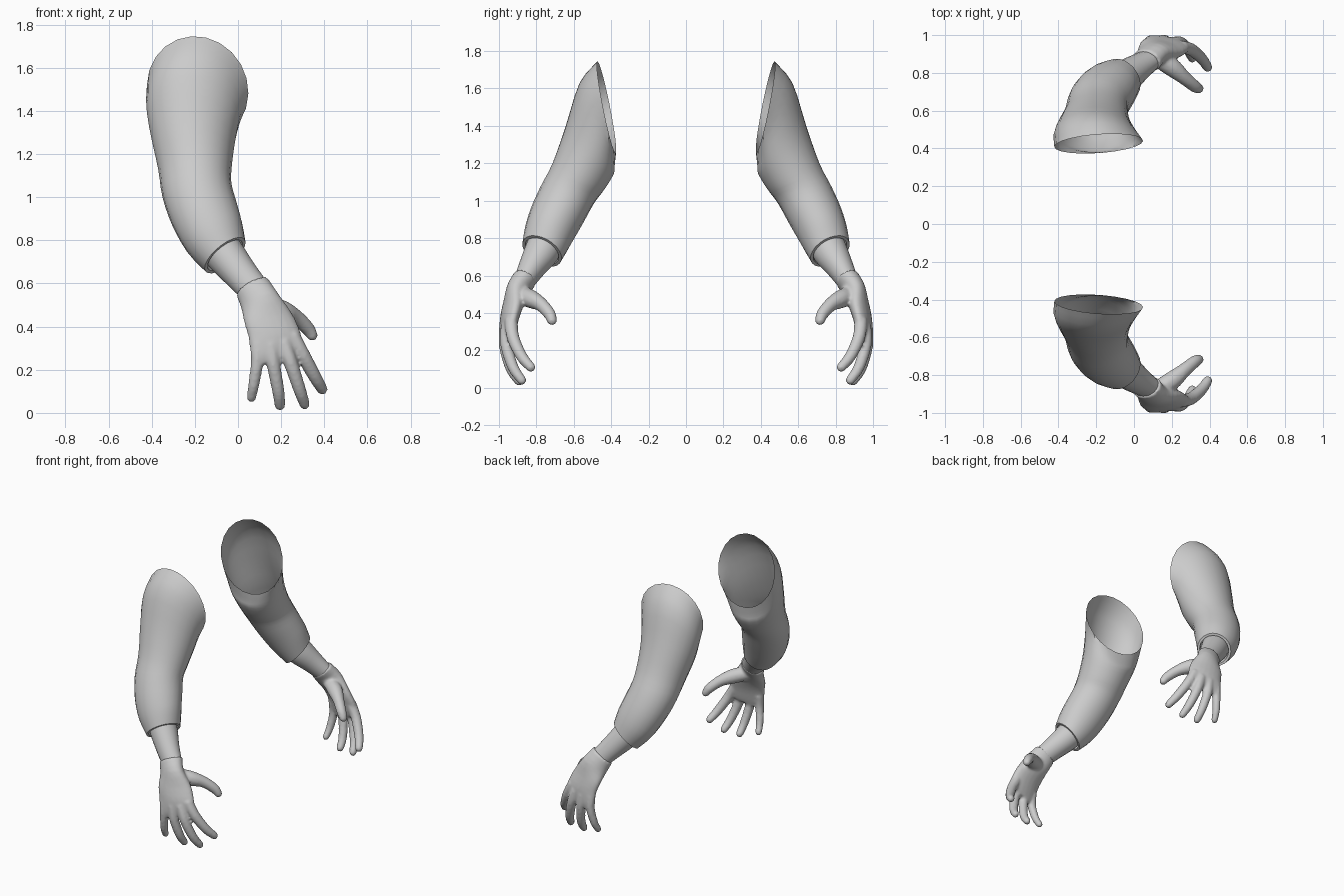
import bpy, bmesh, math
from mathutils import Vector as V

if "Cube" in bpy.data.objects:
    bpy.data.objects.remove(bpy.data.objects["Cube"])

grey = bpy.data.materials.new("grey")
grey.diffuse_color = (0.6, 0.6, 0.6, 1)
grey.use_nodes = True
grey.node_tree.nodes["Principled BSDF"].inputs["Base Color"].default_value = grey.diffuse_color


def spline(rows, steps):
    """Catmull-Rom through rows of numbers."""
    out = []
    for i in range(len(rows) - 1):
        p = [rows[max(i - 1, 0)], rows[i], rows[i + 1], rows[min(i + 2, len(rows) - 1)]]
        for s in range(steps):
            t = s / steps
            out.append([0.5 * (2 * b + (c - a) * t + (2 * a - 5 * b + 4 * c - d) * t * t
                               + (3 * b - a - 3 * c + d) * t ** 3) for a, b, c, d in zip(*p)])
    return out + [list(rows[-1])]


def loft(bm, rings, sides, cap_start=True, cap_end=True):
    """Skin elliptical rings, each given as centre and two half-axes."""
    loops = []
    for r in rings:
        c, a, b = V(r[:3]), V(r[3:6]), V(r[6:9])
        loops.append([bm.verts.new(c + a * math.cos(k * math.tau / sides)
                                   + b * math.sin(k * math.tau / sides)) for k in range(sides)])
    for lo, hi in zip(loops, loops[1:]):
        for k in range(sides):
            j = (k + 1) % sides
            bm.faces.new((lo[k], lo[j], hi[j], hi[k]))
    if cap_start:
        bm.faces.new(loops[0][::-1])
    if cap_end:
        bm.faces.new(loops[-1])


def digit(bm, path):
    """Tapered round tube along x, y, z, radius points with a domed tip."""
    pts = spline(path, 4)
    d = (V(pts[-1][:3]) - V(pts[-2][:3])).normalized()
    tip, r = V(pts[-1][:3]), pts[-1][3]
    for ang in (0.5, 1.0, 1.4):
        pts.append([*(tip + d * r * math.sin(ang)), r * math.cos(ang)])
    rings = []
    for i, p in enumerate(pts):
        t = V(pts[min(i + 1, len(pts) - 1)][:3]) - V(pts[max(i - 1, 0)][:3])
        a = t.cross(V((0, 1, 0.3))).normalized() * p[3]
        b = t.cross(a).normalized() * p[3]
        rings.append([*p[:3], *a, *b])
    loft(bm, rings, 12)


def finish(bm, name, remesh=False):
    bmesh.ops.recalc_face_normals(bm, faces=bm.faces)
    me = bpy.data.meshes.new(name)
    bm.to_mesh(me)
    bm.free()
    ob = bpy.data.objects.new(name, me)
    bpy.context.collection.objects.link(ob)
    me.materials.append(grey)
    if remesh:
        m = ob.modifiers.new("fuse", 'REMESH')
        m.mode, m.voxel_size, m.use_smooth_shade = 'VOXEL', 0.009, True
        s = ob.modifiers.new("soften", 'SMOOTH')
        s.factor, s.iterations = 0.5, 5
    m = ob.modifiers.new("other_arm", 'MIRROR')
    m.use_axis = (False, True, False)
    m.use_mirror_merge = False
    bpy.context.view_layer.objects.active = ob
    ob.select_set(True)
    bpy.ops.object.shade_smooth_by_angle(angle=math.radians(40))
    ob.select_set(False)


# sleeve: open at the shoulder, rolled in at the cuff
sleeve = [
    (-.187, -.425, 1.50, .235, -.015, -.02, .005, -.05, .245),
    (-.205, -.475, 1.41, .220, 0, -.01, 0, -.095, .22),
    (-.210, -.515, 1.27, .195, 0, -.02, 0, -.13, .125),
    (-.200, -.575, 1.13, .170, 0, 0, 0, -.14, .07),
    (-.190, -.635, 1.03, .160, 0, .03, -.01, -.145, .04),
    (-.155, -.690, .92, .150, 0, .05, -.02, -.14, .035),
    (-.110, -.735, .82, .125, 0, .075, -.03, -.125, .035),
    (-.060, -.770, .73, .090, 0, .075, -.03, -.105, .037),
]
rings = spline(sleeve, 3)
end = rings[-1]
rings.append(end[:3] + [v * .86 for v in end[3:]])
rings.append([-.085, -.752, .775] + [v * .84 for v in end[3:]])
bm = bmesh.new()
loft(bm, rings, 22, False, False)
finish(bm, "sleeve")

# forearm
bm = bmesh.new()
loft(bm, spline([
    (-.11, -.735, .80, .075, 0, .062, -.024, -.088, .031),
    (-.05, -.775, .72, .070, 0, .058, -.024, -.084, .03),
    (.015, -.825, .64, .064, 0, .046, -.02, -.066, .024),
    (.075, -.865, .57, .062, 0, .036, -.015, -.052, .02)], 3), 20)
finish(bm, "forearm")

# hand: palm, four fingers and thumb fused together
bm = bmesh.new()
loft(bm, spline([
    (.065, -.860, .585, .072, 0, .042, -.018, -.06, .022),
    (.100, -.900, .52, .085, 0, .035, 0, -.058, .02),
    (.140, -.925, .44, .112, .02, .02, 0, -.052, .01),
    (.170, -.945, .36, .122, .02, .01, 0, -.047, 0),
    (.180, -.955, .28, .120, .025, .02, 0, -.036, 0),
    (.185, -.955, .245, .105, .025, .03, 0, -.024, 0)], 3), 20)
digits = {
    "index": [(.25, -.935, .36, .036), (.30, -.925, .27, .034), (.355, -.88, .17, .031), (.39, -.83, .11, .026)],
    "middle": [(.21, -.955, .33, .036), (.245, -.96, .23, .033), (.285, -.925, .11, .030), (.309, -.878, .04, .025)],
    "ring": [(.15, -.965, .32, .036), (.165, -.968, .22, .032), (.187, -.935, .10, .029), (.194, -.893, .035, .025)],
    "little": [(.09, -.965, .32, .033), (.088, -.97, .23, .029), (.073, -.95, .13, .026), (.062, -.92, .07, .022)],
    "thumb": [(.12, -.88, .50, .046), (.20, -.83, .475, .05), (.265, -.775, .445, .038),
              (.32, -.73, .395, .033), (.343, -.717, .36, .027)],
}
for path in digits.values():
    digit(bm, path)
finish(bm, "hand", remesh=True)
